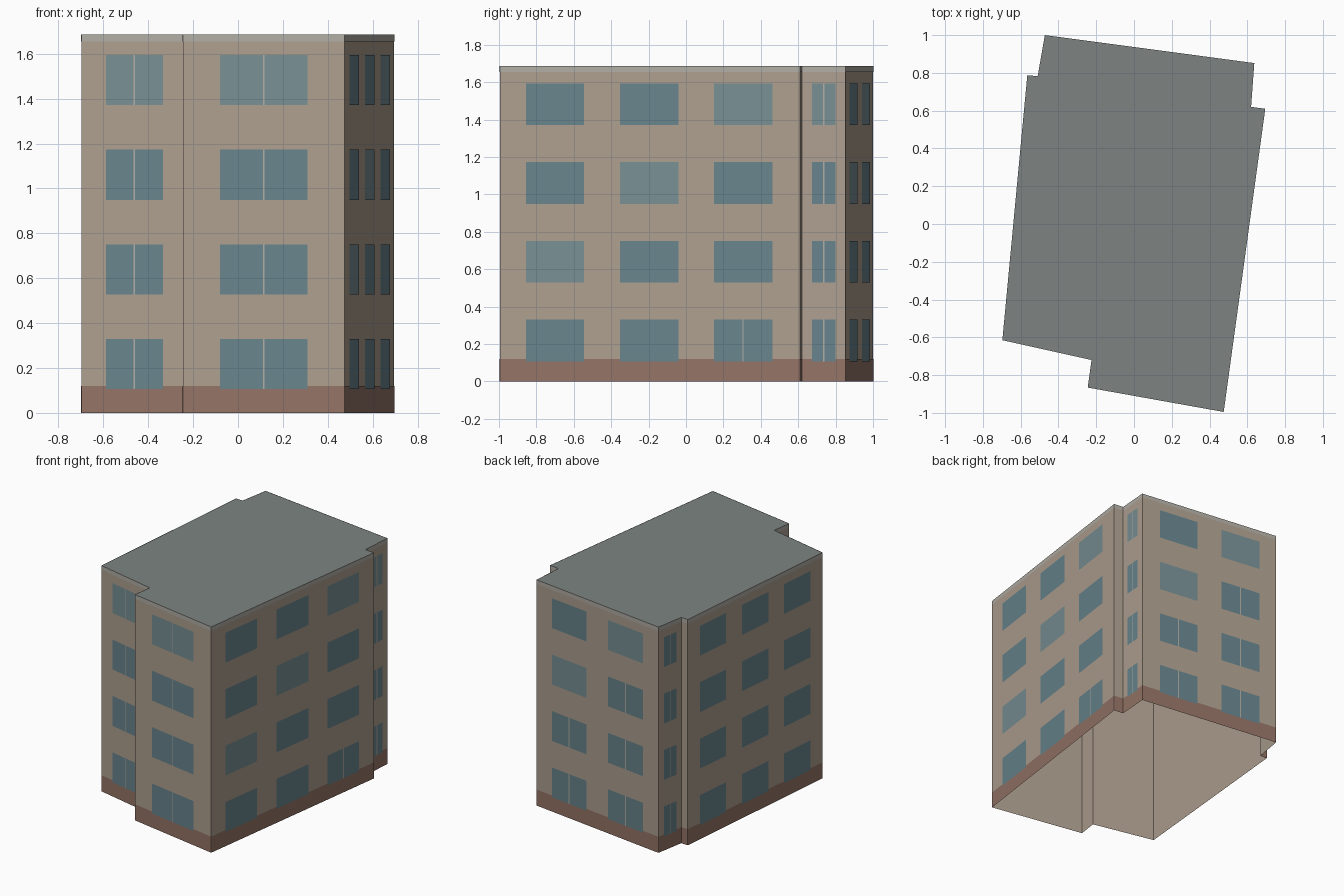
import bpy
from mathutils import Vector

if "Cube" in bpy.data.objects:
    bpy.data.objects.remove(bpy.data.objects["Cube"])

H = 1.685
FLOORS = 4
STOREY = H / FLOORS
# footprint corners, counter-clockwise from the front left
PLAN = [Vector(p) for p in [
    (-0.697, -0.615), (-0.225, -0.72), (-0.245, -0.866), (0.475, -0.995), (0.695, 0.61),
    (0.62, 0.62), (0.637, 0.852), (-0.472, 1.0), (-0.51, 0.783), (-0.565, 0.787)]]
N = len(PLAN)


def material(name, rgb):
    m = bpy.data.materials.new(name)
    lin = [(c / 255) ** 2.2 for c in rgb]
    m.diffuse_color = (*lin, 1)
    m.use_nodes = True
    m.node_tree.nodes["Principled BSDF"].inputs["Base Color"].default_value = m.diffuse_color
    return m


WALL = material("wall_plaster", (172, 158, 142))
ROOF = material("roof_grey", (124, 131, 128))
BASE = material("base_brick", (147, 115, 102))
TRIM = material("trim_grey", (176, 172, 164))
GLASS = material("glass_dark", (104, 131, 140))
GLASS_L = material("glass_light", (119, 142, 147))


def mesh_object(name, verts, faces, mat):
    me = bpy.data.meshes.new(name)
    me.from_pydata(verts, [], faces)
    me.materials.append(mat)
    ob = bpy.data.objects.new(name, me)
    bpy.context.collection.objects.link(ob)
    return ob


def panel(side, u0, u1, z0, z1, off):
    """Upright quad on one facade; u runs 0..1 along it, off is the offset outward."""
    a, b = PLAN[side], PLAN[(side + 1) % N]
    d = b - a
    n = Vector((d.y, -d.x)).normalized() * off
    p, q = a + d * u0 + n, a + d * u1 + n
    return [(*p, z0), (*q, z0), (*q, z1), (*p, z1)]


def panels_object(name, quads, mat):
    verts = [v for q in quads for v in q]
    faces = [tuple(range(4 * i, 4 * i + 4)) for i in range(len(quads))]
    return mesh_object(name, verts, faces, mat)


# wall shell, open underneath, and flat roof
panels_object("walls", [panel(i, 0, 1, 0, H, 0) for i in range(N)], WALL)
mesh_object("roof", [(*p, H) for p in PLAN], [tuple(range(N))], ROOF)

# brick base and top trim bands
panels_object("base_band", [panel(i, 0, 1, 0, 0.12, 0.0015) for i in range(N)], BASE)
panels_object("roof_trim", [panel(i, 0, 1, 1.655, H, 0.0015) for i in range(N)], TRIM)

# window columns as fractions of the facade length
COLUMNS = {1: [(0.23, 0.77)],
           2: [(0.128, 0.41), (0.59, 0.875)],
           3: [(0.087, 0.28), (0.40, 0.596), (0.713, 0.908)]}
# facade index -> number of columns
SIDES = {0: 1, 2: 1, 3: 3, 5: 1, 6: 2, 7: 1, 9: 3}
# (side, column, floor) of paler panes, and of split panes on the wide facades
PALE = {(0, 0, 3), (2, 0, 3), (3, 2, 3), (3, 1, 2), (3, 0, 1), (5, 0, 3), (6, 1, 3), (6, 0, 2)}
SPLIT = {(3, 2, 0), (6, 0, 0), (6, 0, 1), (6, 1, 0), (6, 1, 1), (6, 1, 2)}

dark, pale, bars = [], [], []
for side, count in SIDES.items():
    length = (PLAN[(side + 1) % N] - PLAN[side]).length
    for col, (u0, u1) in enumerate(COLUMNS[count]):
        for floor in range(FLOORS):
            z0 = 0.107 + floor * STOREY
            z1 = z0 + 0.223
            key = (side, col, floor)
            (pale if key in PALE else dark).append(panel(side, u0, u1, z0, z1, 0.003))
            if count == 1 or key in SPLIT:
                um, w = (u0 + u1) / 2, 0.0035 / length
                bars.append(panel(side, um - w, um + w, z0, z1, 0.0042))

panels_object("windows_dark", dark, GLASS)
panels_object("windows_pale", pale, GLASS_L)
panels_object("window_bars", bars, TRIM)
